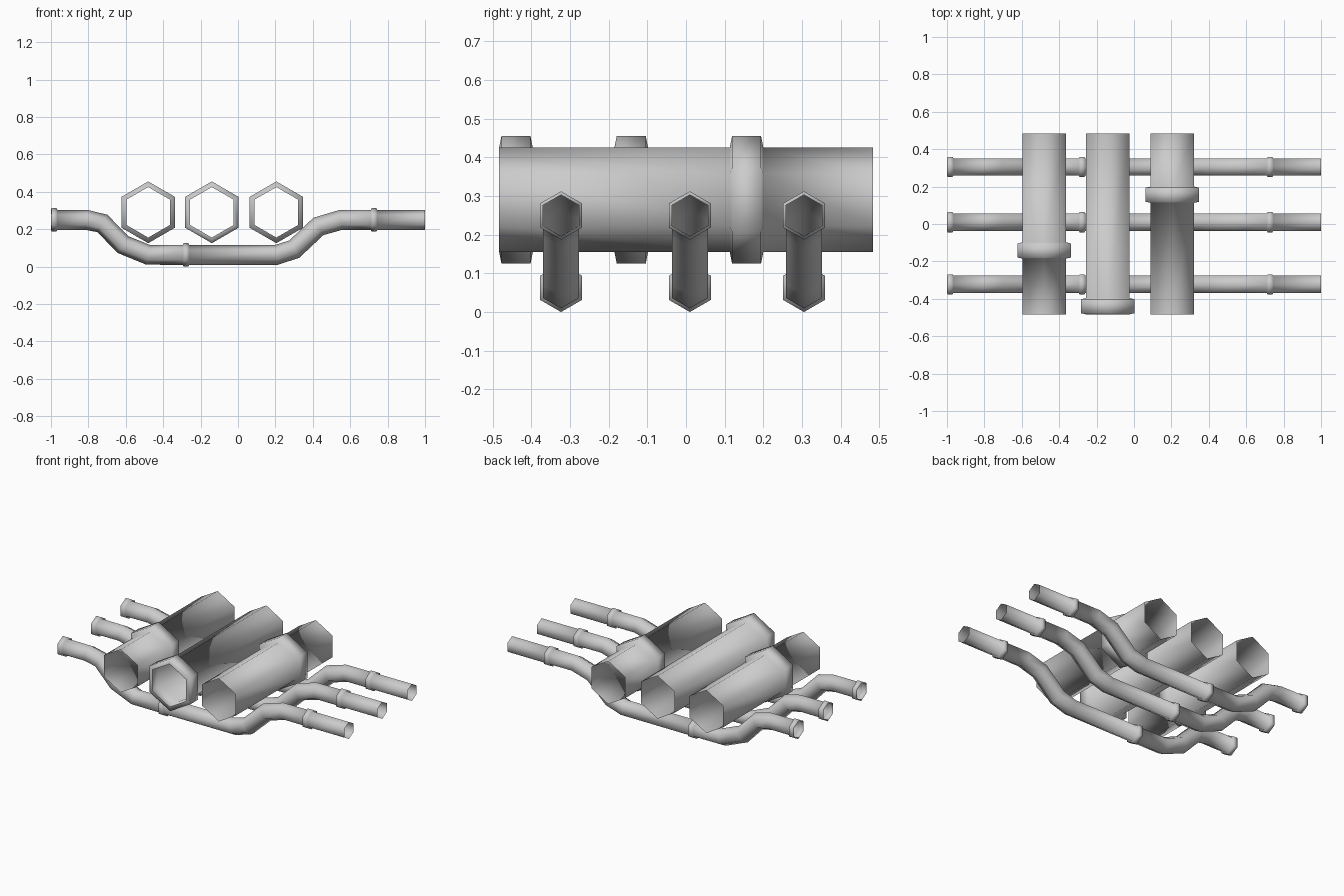
import bpy, bmesh
from math import cos, sin, pi
from mathutils import Vector

if "Cube" in bpy.data.objects:
    bpy.data.objects.remove(bpy.data.objects["Cube"])

SIDES = 6
metal = bpy.data.materials.new("grey metal")
metal.use_nodes = True
grey = (0.6, 0.6, 0.6, 1)
metal.diffuse_color = grey
metal.node_tree.nodes["Principled BSDF"].inputs["Base Color"].default_value = grey


def collar(start, width, height, inner, outer, taper):
    """Stations of a raised, slightly tapered collar: (distance, height, radius)."""
    end = start + width
    return [(start, height, inner), (start + taper, height, outer),
            (end - taper, height, outer), (end, height, inner)]


def pipe(name, stations, along, side, origin):
    """Open hexagonal tube swept through stations in an upright plane."""
    centres = [origin + along * d + Vector((0, 0, h)) for d, h, _ in stations]
    bm = bmesh.new()
    rings = []
    for i, c in enumerate(centres):
        before = c - centres[i - 1] if i else centres[1] - c
        after = centres[i + 1] - c if i + 1 < len(centres) else before
        tangent = (before.normalized() + after.normalized()).normalized()
        up = tangent.cross(side).normalized()
        if up.z < 0:
            up.negate()
        r = stations[i][2]
        rings.append([bm.verts.new(c + r * (up * cos(a) + side * sin(a)))
                      for a in (2 * pi * k / SIDES for k in range(SIDES))])
    for a, b in zip(rings, rings[1:]):
        for k in range(SIDES):
            n = (k + 1) % SIDES
            bm.faces.new((a[k], a[n], b[n], b[k]))
    # Turn the faces outwards
    bm.normal_update()
    first = bm.faces[:][0]
    middle = (centres[0] + centres[1]) / 2
    if first.normal.dot(first.calc_center_median() - middle) < 0:
        bmesh.ops.reverse_faces(bm, faces=bm.faces[:])
    mesh = bpy.data.meshes.new(name)
    bm.to_mesh(mesh)
    bm.free()
    mesh.shade_smooth()
    mesh.materials.append(metal)
    obj = bpy.data.objects.new(name, mesh)
    bpy.context.collection.objects.link(obj)


X, Y = Vector((1, 0, 0)), Vector((0, 1, 0))

# Three wide straight pipes, each with one collar
HALF, WIDE, WIDE_COLLAR = 0.483, 0.135, 0.165
for name, x, start in (("right", -0.48, -0.185), ("middle", -0.14, -HALF),
                       ("left", 0.205, 0.113)):
    stations = collar(start, 0.087, 0.29, WIDE, WIDE_COLLAR, 0.006)
    if start > -HALF:
        stations.insert(0, (-HALF, 0.29, WIDE))
    stations.append((HALF, 0.29, WIDE))
    pipe("wide_pipe_" + name, stations, Y, X, X * x)

# Three thin pipes that dip under the wide ones
THIN, THIN_COLLAR, HIGH, LOW = 0.0535, 0.0625, 0.257, 0.07
ends = dict(inner=THIN, outer=THIN_COLLAR, taper=0.004, width=0.034)
left_bend = [(-0.81, HIGH), (-0.725, 0.238), (-0.615, 0.125), (-0.48, LOW)]
right_bend = [(0.205, LOW), (0.30, 0.10), (0.43, 0.222), (0.55, HIGH)]
stations = (collar(-1, height=HIGH, **ends)
            + [(d, h, THIN) for d, h in left_bend]
            + collar(-0.295, height=LOW, **ends)
            + [(d, h, THIN) for d, h in right_bend]
            + collar(0.71, height=HIGH, **ends)
            + [(1, HIGH, THIN)])
for name, y in (("front", -0.323), ("middle", 0.01), ("back", 0.305)):
    # Lower slightly so the collar rests on the ground
    pipe("thin_pipe_" + name, stations, X, Y, Vector((0, y, THIN_COLLAR - LOW)))
